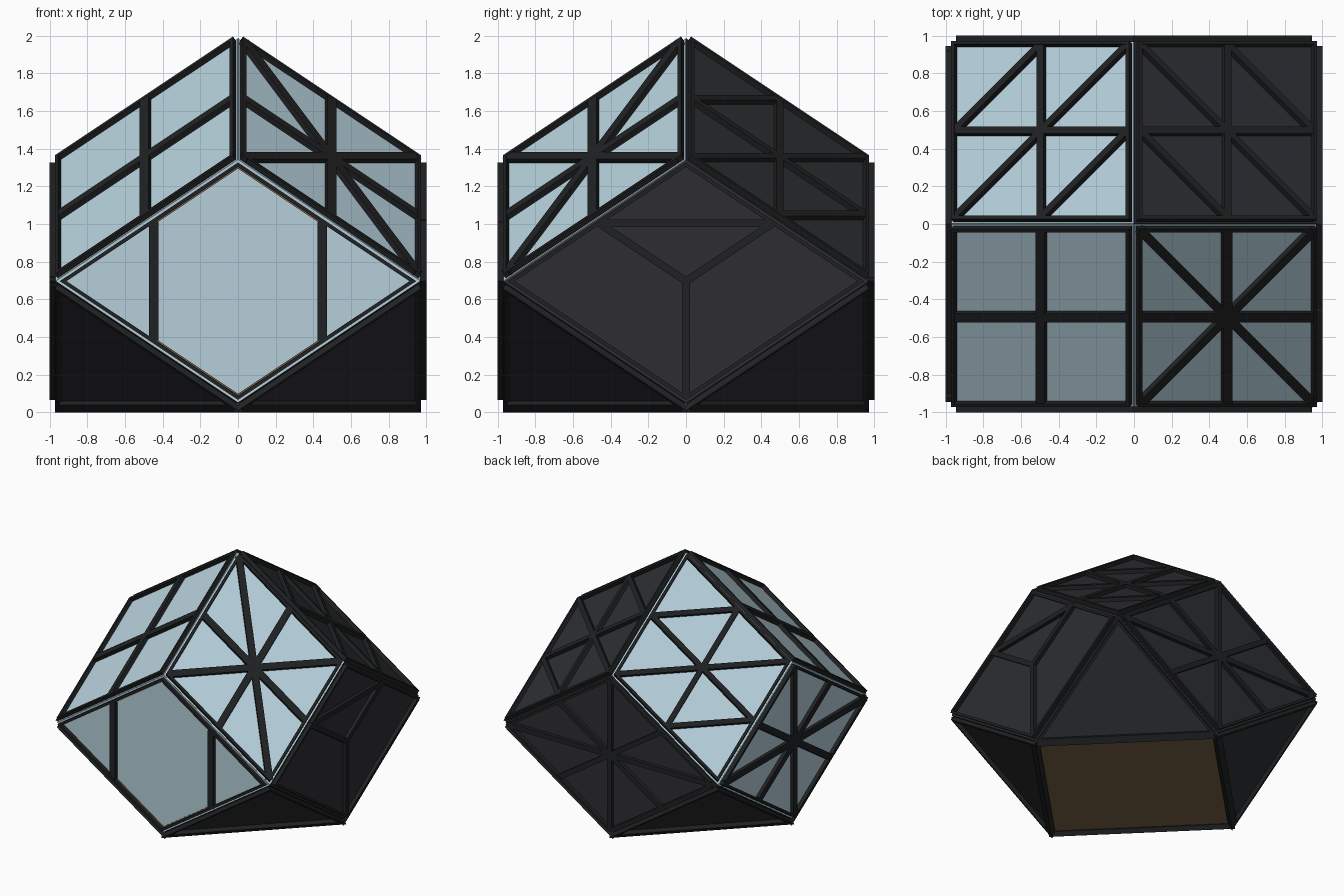
import bpy, bmesh
from mathutils import Vector

if "Cube" in bpy.data.objects:
    bpy.data.objects.remove(bpy.data.objects["Cube"])

A, H, ZC, T = 0.965, 0.643, 0.6965, 0.035   # half width, half height, mid level, frame depth
OUT, INN = 0.98, 0.943                      # outer and inner edge of each frame


def material(name, col):
    m = bpy.data.materials.new(name)
    m.diffuse_color = (*col, 1)
    m.use_nodes = True
    m.node_tree.nodes["Principled BSDF"].inputs["Base Color"].default_value = m.diffuse_color
    return m


GLASS = material("glass", (0.46, 0.62, 0.70))
FRAME = material("dark_metal", (0.014, 0.015, 0.016))
PANEL = material("dark_panel", (0.026, 0.027, 0.031))
WOOD = material("wood", (0.20, 0.13, 0.065))


def finish(bm, name, mat):
    bmesh.ops.recalc_face_normals(bm, faces=bm.faces)
    me = bpy.data.meshes.new(name)
    bm.to_mesh(me)
    bm.free()
    me.materials.append(mat)
    bpy.context.collection.objects.link(bpy.data.objects.new(name, me))


def prism(bm, pts, n, d0, d1):
    lo = [bm.verts.new(p + n * d0) for p in pts]
    hi = [bm.verts.new(p + n * d1) for p in pts]
    bm.faces.new(lo[::-1])
    bm.faces.new(hi)
    for i in range(len(pts)):
        j = (i + 1) % len(pts)
        bm.faces.new((lo[i], lo[j], hi[j], hi[i]))


def ring(bm, outer, inner, n, d0, d1):
    loops = [[bm.verts.new(p + n * d) for p in pts]
             for pts, d in ((outer, d0), (outer, d1), (inner, d1), (inner, d0))]
    for k in range(4):
        a, b = loops[k], loops[(k + 1) % 4]
        for i in range(len(outer)):
            j = (i + 1) % len(outer)
            bm.faces.new((a[i], a[j], b[j], b[i]))


def slab(name, mat, pts, n, d0, d1):
    bm = bmesh.new()
    prism(bm, pts, n, d0, d1)
    finish(bm, name, mat)


def square(f):
    return [(f, f), (f, -f), (-f, -f), (-f, f)]


def facet(name, c, u, v, bars, mat, full, outer, inner, width=0.045):
    """One facet: infill panel, raised frame and glazing bars, in u/v coordinates."""
    n = u.cross(v).normalized()
    if n.dot(c - Vector((0, 0, ZC))) < 0:
        n = -n
    at = lambda p: c + u * p[0] + v * p[1]
    slab(name + "_panel", mat, [at(p) for p in full], n, -0.015, 0.004)
    bm = bmesh.new()
    ring(bm, [at(p) for p in outer], [at(p) for p in inner], n, -0.005, T)
    for p, q in bars:
        a, b = at(Vector(p) * 0.955), at(Vector(q) * 0.955)
        s = n.cross(b - a).normalized() * width / 2
        prism(bm, [a - s, b - s, b + s, a + s], n, -0.005, T - 0.001)
    finish(bm, name + "_frame", FRAME)
    return at, n


# glazing bar patterns
CROSS = [((-1, 0), (1, 0)), ((0, -1), (0, 1))]
STAR = CROSS + [((-1, -1), (1, 1)), ((-1, 1), (1, -1))]
TRI = CROSS + [((-1, 1), (1, -1)), ((-1, 0), (0, -1)), ((0, 1), (1, 0))]
FAN = [((1, 0), (0, 1)), ((0, 0), (1, 0)), ((0, 0), (0, 1)), ((0, 0), (-1, -1))]
DOOR = [((1, 0.03), (-0.03, -1)), ((0.03, 1), (-1, -0.03))]
RHOMB = dict(full=square(1), outer=square(OUT), inner=square(INN))

# sloping roof facets and the triangles underneath
roofs = {(-1, -1): ("front_left", CROSS, GLASS), (1, -1): ("front_right", STAR, GLASS),
         (-1, 1): ("back_left", TRI, GLASS), (1, 1): ("back_right", TRI, PANEL)}
DROP = 0.087
for (sx, sy), (label, bars, mat) in roofs.items():
    c = Vector((sx * A / 2, sy * A / 2, ZC + H))
    u, v = Vector((sx * A / 2, 0, -H / 2)), Vector((0, sy * A / 2, -H / 2))
    facet("roof_" + label, c, u, v, bars, mat, **RHOMB,
          width=0.04 if mat is PANEL or bars is TRI else 0.052)
    c = Vector((sx * A / 2, sy * A / 2, ZC - H))
    u, v = Vector((sx * A / 2, 0, H / 2)), Vector((0, sy * A / 2, H / 2))
    facet("base_" + label, c, u, v, [], PANEL,
          full=[(1, 1), (1, -1), (-1, 1)],
          outer=[(OUT, OUT), (OUT, -OUT - DROP), (-OUT - DROP, OUT)],
          inner=[(INN, INN), (INN, -0.91), (-0.91, INN)])

# upright wall facets
walls = [("front", (0, -1), DOOR, GLASS), ("right", (1, 0), FAN, PANEL),
         ("back", (0, 1), STAR, PANEL), ("left", (-1, 0), STAR, GLASS)]
for label, (nx, ny), bars, mat in walls:
    c = Vector((nx * A, ny * A, ZC))
    side = Vector((-ny, nx, 0)) * A / 2
    up = Vector((0, 0, H / 2))
    at, n = facet("wall_" + label, c, up + side, up - side, bars, mat, **RHOMB,
                  width=0.04 if mat is PANEL else 0.052)
    if label == "front":
        # six-sided door with a thin wooden edge
        def hexagon(f):
            x, k = 0.455 * f, INN * f
            y = k - x
            return [at((b + a, b - a)) for a, b in
                    ((0, k), (x, y), (x, -y), (0, -k), (-x, -y), (-x, y))]
        bm = bmesh.new()
        ring(bm, hexagon(1.0), hexagon(0.985), n, 0.0, 0.012)
        finish(bm, "door_edge", WOOD)

# wooden floor
slab("floor", WOOD, [Vector(p) for p in ((A, 0, 0), (0, A, 0), (-A, 0, 0), (0, -A, 0))],
     Vector((0, 0, 1)), 0.04, 0.06)
